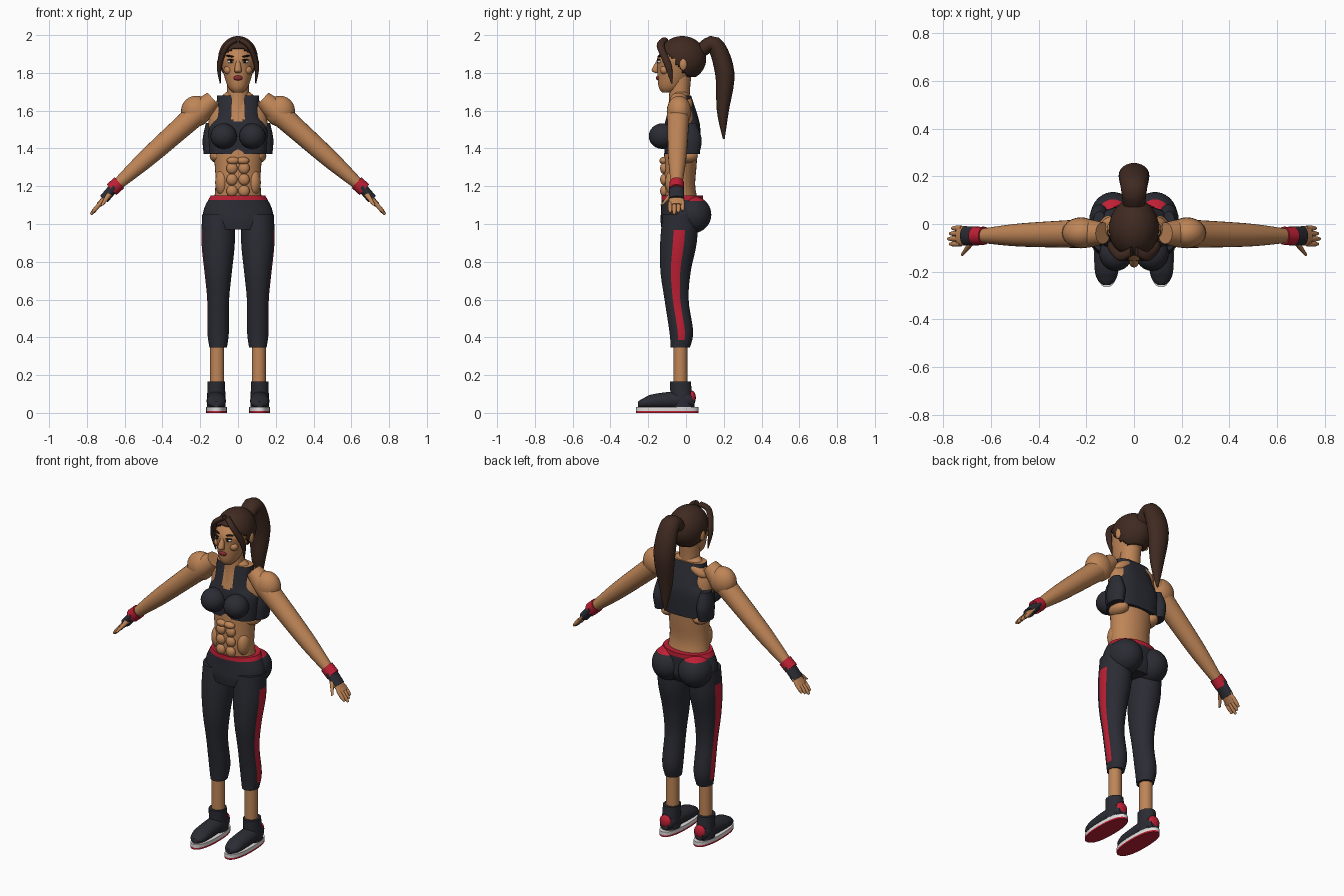
import bpy, bmesh, math
from mathutils import Vector, Matrix, Euler

if "Cube" in bpy.data.objects:
    bpy.data.objects.remove(bpy.data.objects["Cube"])

X, Y, Z = Vector((1, 0, 0)), Vector((0, 1, 0)), Vector((0, 0, 1))
SHOULDER = Vector((.2, -.04, 1.6))
WRIST = Vector((.66, -.05, 1.19))
FINGERTIP = Vector((.78, -.05, 1.05))


def material(name, red, green, blue):
    mat = bpy.data.materials.new(name)
    mat.use_nodes = True
    mat.diffuse_color = (red, green, blue, 1)
    shader = mat.node_tree.nodes["Principled BSDF"]
    shader.inputs["Base Color"].default_value = mat.diffuse_color
    shader.inputs["Roughness"].default_value = .8
    return mat


SKIN = material("tan skin", .52, .235, .095)
CLOTH = material("charcoal fabric", .024, .025, .034)
RED = material("sport red", .52, .014, .035)
HAIR = material("dark brown hair", .05, .023, .015)
WHITE = material("off white", .75, .73, .72)
LIPS = material("lip red", .26, .025, .03)
BLACK = material("brow black", .012, .008, .007)


def finish(bm, name, materials, side):
    """Mirror to the chosen side, fix normals, shade and link."""
    for vert in bm.verts:
        vert.co.x *= side
    bmesh.ops.recalc_face_normals(bm, faces=bm.faces)
    mesh = bpy.data.meshes.new(name)
    bm.to_mesh(mesh)
    bm.free()
    for mat in materials:
        mesh.materials.append(mat)
    mesh.shade_smooth()
    mesh.set_sharp_from_angle(angle=math.radians(45))
    obj = bpy.data.objects.new(name, mesh)
    bpy.context.collection.objects.link(obj)
    return obj


def spline(rings, steps):
    """Smooth curve through every ring, position and radii together."""
    last = len(rings) - 1
    curve = []
    for i in range(last):
        before, start = rings[max(i - 1, 0)], rings[i]
        end, after = rings[i + 1], rings[min(i + 2, last)]
        for step in range(steps):
            t = step / steps
            ease = t * t * (3 - 2 * t)
            leave, arrive = (end - before) / 2, (after - start) / 2
            curve.append(start.lerp(end, ease) + leave * (t * (1 - t) ** 2)
                         - arrive * (t * t * (1 - t)))
    return curve + [rings[-1]]


def power(value, exponent):
    return math.copysign(abs(value) ** exponent, value)


def tube(name, rings, materials, u=X, v=None, flat=1, side=1, sides=24, square=1, rule=None):
    """Skin elliptical rings (point, radius, optional depth) along a path."""
    packed = [Vector((*point, r, *(depth or [r * flat]))) for point, r, *depth in rings]
    curve = spline(packed, 5)
    bm = bmesh.new()
    loops = []
    for i, ring in enumerate(curve):
        tangent = Vector(curve[min(i + 1, len(curve) - 1)][:3]) - Vector(curve[max(i - 1, 0)][:3])
        across = v or tangent.cross(u).normalized()
        loop = []
        for k in range(sides):
            angle = math.tau * k / sides
            offset = u * (ring[3] * power(math.cos(angle), square))
            offset += across * (ring[4] * power(math.sin(angle), square))
            loop.append(bm.verts.new(Vector(ring[:3]) + offset))
        loops.append(loop)
    faces = [(bm.faces.new((a[k], a[k - 1], b[k - 1], b[k])), k)
             for a, b in zip(loops, loops[1:]) for k in range(sides)]
    faces += [(bm.faces.new(loop), sides // 2) for loop in (loops[0], loops[-1])]
    if rule:
        for face, k in faces:
            face.material_index = rule(face.calc_center_median(), k)
    return finish(bm, name, materials, side)


def body(name, rings, materials, x=0, v=Y, **options):
    """Tube in a plane of constant x, with rings (y, z, radius, optional depth)."""
    return tube(name, [((x, y, z), *size) for y, z, *size in rings], materials, v=v, **options)


def blob(name, at, size, materials, side=1, turn=0, rule=None, keep=None, segments=24):
    """Ellipsoid, optionally trimmed or coloured by a rule."""
    bm = bmesh.new()
    place = Matrix.Translation(at) @ Euler((0, turn, 0)).to_matrix().to_4x4()
    place = place @ Matrix.Diagonal((*size, 1))
    bmesh.ops.create_uvsphere(bm, u_segments=segments, v_segments=segments // 2, radius=1, matrix=place)
    if keep:
        removed = [face for face in bm.faces if not keep(face.calc_center_median())]
        bmesh.ops.delete(bm, geom=removed, context="FACES")
    if rule:
        for face in bm.faces:
            face.material_index = rule(face.calc_center_median())
    return finish(bm, name, materials, side)


# Head, neck and face
body("head", [(-.095, 1.695, .025), (-.08, 1.73, .055), (-.05, 1.83, .085),
              (-.04, 1.89, .09), (-.03, 1.98, .035)], [SKIN], flat=1.2, sides=32)
body("neck", [(-.03, 1.58, .075), (-.035, 1.66, .058), (-.03, 1.78, .06)], [SKIN], flat=.95)
blob("chin", (0, -.112, 1.72), (.03, .026, .024), [SKIN])
body("nose", [(-.143, 1.87, .009), (-.163, 1.815, .019), (-.15, 1.8, .012)], [SKIN])
blob("mouth", (0, -.147, 1.773), (.025, .012, .013), [LIPS])

# Hair shell, open around the face, with ponytail
hair = blob("hair_cap", (0, -.02, 1.876), (.105, .127, .119), [HAIR], segments=64,
            keep=lambda c: c.z > 1.775 and (c.z > 1.935 - 6 * c.x ** 2
                           or c.y > max(0, 1.85 - c.z) - .06))
hair.modifiers.new("thickness", "SOLIDIFY").thickness = .012
body("ponytail", [(.07, 1.91, .045), (.15, 1.95, .055), (.205, 1.8, .064),
                  (.195, 1.6, .04), (.2, 1.45, .006)], [HAIR], v=None, flat=.8)

# Torso and sports top with a neckline
body("torso", [(-.02, 1.1, .13), (-.035, 1.2, .12), (-.03, 1.33, .125), (-.02, 1.5, .155, .085),
               (-.02, 1.62, .14, .06), (-.03, 1.7, .06)], [SKIN], flat=.7, sides=32)
body("sports_top", [(-.02, 1.37, .15), (-.02, 1.5, .155), (-.02, 1.57, .12, .083),
                    (-.025, 1.68, .11, .052)], [CLOTH, SKIN], flat=.62, sides=64, square=.75,
     rule=lambda c, k: c.y < 0 and abs(c.x) < min(.036, (c.z - 1.525) * .8))

# Hips with waistband
body("hips", [(-.02, 1.15, .145, .11), (-.02, 1.08, .18), (-.02, 1.02, .185), (-.03, .97, .16)],
     [CLOTH, RED], flat=.62, sides=40, rule=lambda c, k: c.z > 1.12)

for label, side in (("left", 1), ("right", -1)):
    # Eyes, brows, ears and loose hair
    blob(f"{label}_eye", (.036, -.14, 1.86), (.019, .012, .009), [WHITE], side)
    blob(f"{label}_iris", (.035, -.148, 1.86), (.008, .006, .008), [BLACK], side)
    blob(f"{label}_lash", (.037, -.143, 1.869), (.022, .012, .004), [BLACK], side)
    blob(f"{label}_eyebrow", (.04, -.139, 1.888), (.025, .011, .005), [BLACK], side, -.15)
    blob(f"{label}_cheekbone", (.05, -.113, 1.815), (.026, .025, .024), [SKIN], side)
    blob(f"{label}_ear", (.1, -.015, 1.845), (.012, .02, .032), [SKIN], side)
    tube(f"{label}_hair_strand", [((.01, -.115, 1.975), .02), ((.06, -.135, 1.94), .02),
                                  ((.098, -.095, 1.84), .019), ((.094, -.075, 1.745), .004)],
         [HAIR], u=Y, flat=.7, side=side)

    # Chest, side and stomach shapes
    blob(f"{label}_bust", (.076, -.125, 1.465), (.07, .072, .068), [CLOTH], side)
    body(f"{label}_side_panel", [(.015, 1.37, .037), (.02, 1.45, .042), (.015, 1.535, .025)],
         [CLOTH], x=.145, flat=1.5, side=side)
    blob(f"{label}_lower_rib", (.105, -.005, 1.36), (.045, .068, .038), [SKIN], side)
    blob(f"{label}_oblique", (.085, -.065, 1.22), (.036, .045, .07), [SKIN], side)
    blob(f"{label}_rib_edge", (.026, -.118, 1.335), (.034, .022, .02), [SKIN], side)
    for row in range(3):
        blob(f"{label}_abdominal_{row + 1}", (.032, -.115, 1.175 + .06 * row),
             (.03, .022, .031), [SKIN], side)
    blob(f"{label}_trapezius", (.075, -.005, 1.64), (.07, .04, .032), [SKIN], side, .5)

    # Legs with an outer stripe
    blob(f"{label}_buttock", (.088, .03, 1.05), (.095, .104, .1), [CLOTH, RED], side,
         rule=lambda c: c.z > 1.118, segments=40)
    body(f"{label}_legging", [(-.03, 1.05, .085), (-.04, .9, .088), (-.055, .75, .073),
                              (-.05, .6, .058), (-.025, .43, .057), (-.03, .345, .046)],
         [CLOTH, RED], x=.105, flat=1.1, side=side, sides=40,
         rule=lambda c, k: (k < 3 or k > 38) and .38 < c.z < .97)
    body(f"{label}_shin", [(-.03, .36, .037), (-.03, .13, .037)], [SKIN], x=.11, side=side)

    # Shoes
    body(f"{label}_shoe_collar", [(-.03, .165, .046), (-.02, .03, .05)], [CLOTH],
         x=.115, flat=1.2, side=side)
    body(f"{label}_shoe_upper", [(.045, .06, .028), (0, .07, .047), (-.17, .06, .051, .04),
                                 (-.23, .05, .04, .025), (-.255, .045, .015)],
         [CLOTH], x=.115, v=Z, side=side)
    blob(f"{label}_heel_patch", (.115, .032, .08), (.036, .02, .038), [RED], side)
    for part, base, mat in (("outsole", 0, RED), ("midsole", .01, WHITE)):
        body(f"{label}_{part}", [(-.1, base, .055), (-.1, base + base + .01, .055)], [mat],
             x=.114, flat=3, side=side, sides=40, square=.85)

    # Arms and wrist gear
    blob(f"{label}_shoulder", (.222, -.037, 1.597), (.08, .065, .082), [SKIN], side)
    arm = [(-.15, .045), (0, .06), (.2, .057), (.55, .05), (.75, .042), (1, .027)]
    tube(f"{label}_arm", [(SHOULDER.lerp(WRIST, t), r) for t, r in arm], [SKIN], u=Y, side=side)
    tube(f"{label}_wristband", [(SHOULDER.lerp(WRIST, t), .038) for t in (.93, 1.02)],
         [RED], u=Y, side=side)
    tube(f"{label}_glove", [(WRIST.lerp(FINGERTIP, t), .04) for t in (-.05, .42)],
         [CLOTH], u=Y, flat=.65, side=side)
    tube(f"{label}_palm", [(WRIST.lerp(FINGERTIP, t), .041) for t in (.35, .65)],
         [SKIN], u=Y, flat=.35, side=side)

    # Fingers
    for i, finger in enumerate(("little", "ring", "middle", "index")):
        reach = 1 - .07 * abs(i - 2)
        shift = Y * (.032 - .022 * i)
        tube(f"{label}_{finger}_finger",
             [(WRIST.lerp(FINGERTIP, t * reach) + shift, r) for t, r in ((.6, .011), (.85, .011), (1, .006))],
             [SKIN], u=Y, side=side, sides=12)
    tube(f"{label}_thumb", [((.68, -.075, 1.16), .015), ((.72, -.128, 1.1), .007)],
         [SKIN], u=Y, side=side, sides=12)
